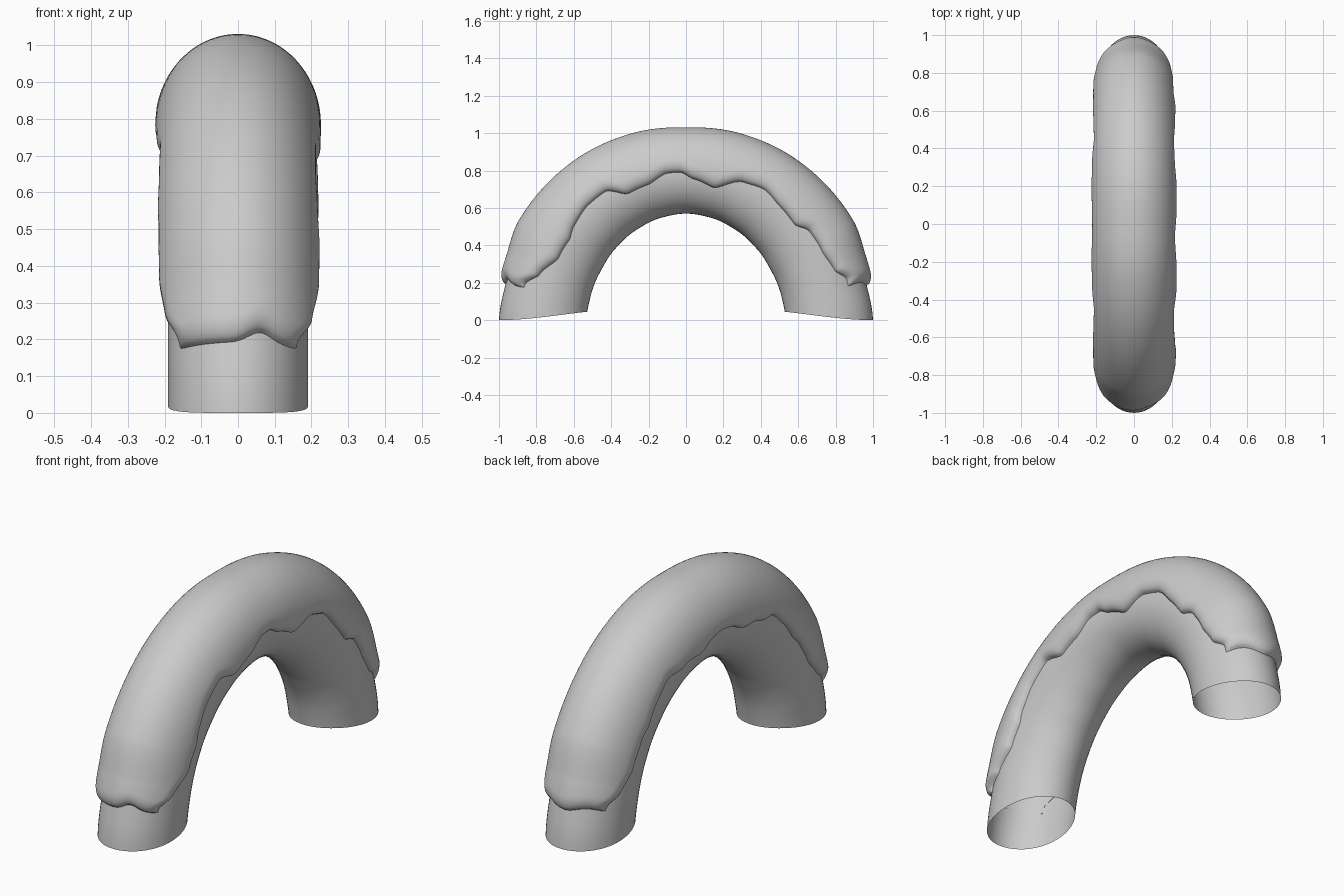
import bpy
from math import sin, cos, pi, atan2, hypot, acos, radians, degrees, exp, sqrt

if "Cube" in bpy.data.objects:
    bpy.data.objects.remove(bpy.data.objects["Cube"])


def ease(pts, x):
    """Smooth interpolation through sorted (x, value) points."""
    if x <= pts[0][0]:
        return pts[0][1]
    for (a, va), (b, vb) in zip(pts, pts[1:]):
        if x <= b:
            k = (x - a) / (b - a)
            k = 0.5 * k + 0.5 * k * k * (3 - 2 * k)
            return va + (vb - va) * k
    return pts[-1][1]


# Inner and outer arch radius against angle from the ground (degrees)
INNER = [(0, .532), (12, .526), (30, .526), (45, .537), (60, .550), (75, .563), (90, .57)]
OUTER = [(0, 1.0), (12, .983), (20, .985), (30, 1.005), (60, 1.007), (75, 1.004), (90, .995)]


def section(t):
    d = degrees(t)
    d = min(d, 180 - d)
    ri, ro = ease(INNER, d), ease(OUTER, d)
    return (ri + ro) / 2, (ro - ri) / 2


def point(t, phi, h):
    """Arch surface: t runs along the arch, phi around the tube, h is thickness."""
    c, b = section(t)
    rho = c + (b + h) * cos(phi)
    return ((.19 + h) * sin(phi), -rho * cos(t), rho * sin(t))


def grid_object(name, rows, wrap):
    n = len(rows[0])
    verts = [v for r in rows for v in r]
    faces = []
    for i in range(len(rows) - 1):
        for j in range(n if wrap else n - 1):
            k = (j + 1) % n
            faces.append((i * n + j, i * n + k, (i + 1) * n + k, (i + 1) * n + j))
    me = bpy.data.meshes.new(name)
    me.from_pydata(verts, [], faces)
    me.polygons.foreach_set("use_smooth", [True] * len(faces))
    ob = bpy.data.objects.new(name, me)
    bpy.context.collection.objects.link(ob)
    return ob


# Arch tube, open at both feet, with the feet rising toward the inside
N, M = 72, 48
rows = []
for i in range(N + 1):
    row = []
    for j in range(M):
        phi = 2 * pi * j / M
        lift = .085 * ((1 - cos(phi)) / 2) ** 2
        row.append(point(lift + (pi - 2 * lift) * i / N, phi, 0))
    rows.append(row)
grid_object("arch_tube", rows, True)

# Dripping lower edge of the coating, seen from the side (y, z)
EDGE = [(-.87, .195), (-.79, .24), (-.68, .33), (-.62, .43), (-.6, .5), (-.53, .61),
        (-.43, .69), (-.31, .67), (-.2, .72), (-.1, .785), (-.03, .79), (.04, .75),
        (.15, .70), (.3, .74), (.42, .70), (.5, .61), (.58, .51), (.66, .48),
        (.73, .37), (.8, .27), (.87, .22)]
drip = []
for y, z in EDGE:
    t = atan2(z, -y)
    c, b = section(t)
    drip.append((t, acos((hypot(y, z) - c) / (b + .02))))


def lip(d, width):
    """Rounded edge: 0 at the rim, 1 once d exceeds width."""
    k = min(max(d / width, 0), 1)
    return sqrt(1 - (1 - k) ** 2)


# Coating draped over the arch
def spread(k):
    """Pack grid lines toward both rims."""
    return .45 * k + .55 * (1 - cos(pi * k)) / 2


NR, NC = 160, 56
rows = []
for i in range(NR + 1):
    u = spread(i / NR)
    t0 = .195 + (pi - .395) * u
    right = ease(drip, t0)
    left = .5 * right + .5 * ease(drip, pi - t0)
    row = []
    for j in range(NC + 1):
        phi = -left + (left + right) * spread(j / NC)
        x = .22 * sin(phi)
        front = .03 * exp(-((x - .07) / .05) ** 2) + .05 * max(0, abs(x) - .17)
        back = .012 * cos(x * 25)
        t = t0 + front * (1 - u) ** 6 + back * u ** 6
        d_end = min(u, 1 - u) * (pi - .395)
        d_side = min(phi + left, right - phi)
        h = -.004 + .04 * lip(d_end, .07) * lip(d_side, .28)
        row.append(point(t, phi, h))
    rows.append(row)
grid_object("dripping_coating", rows, False)
